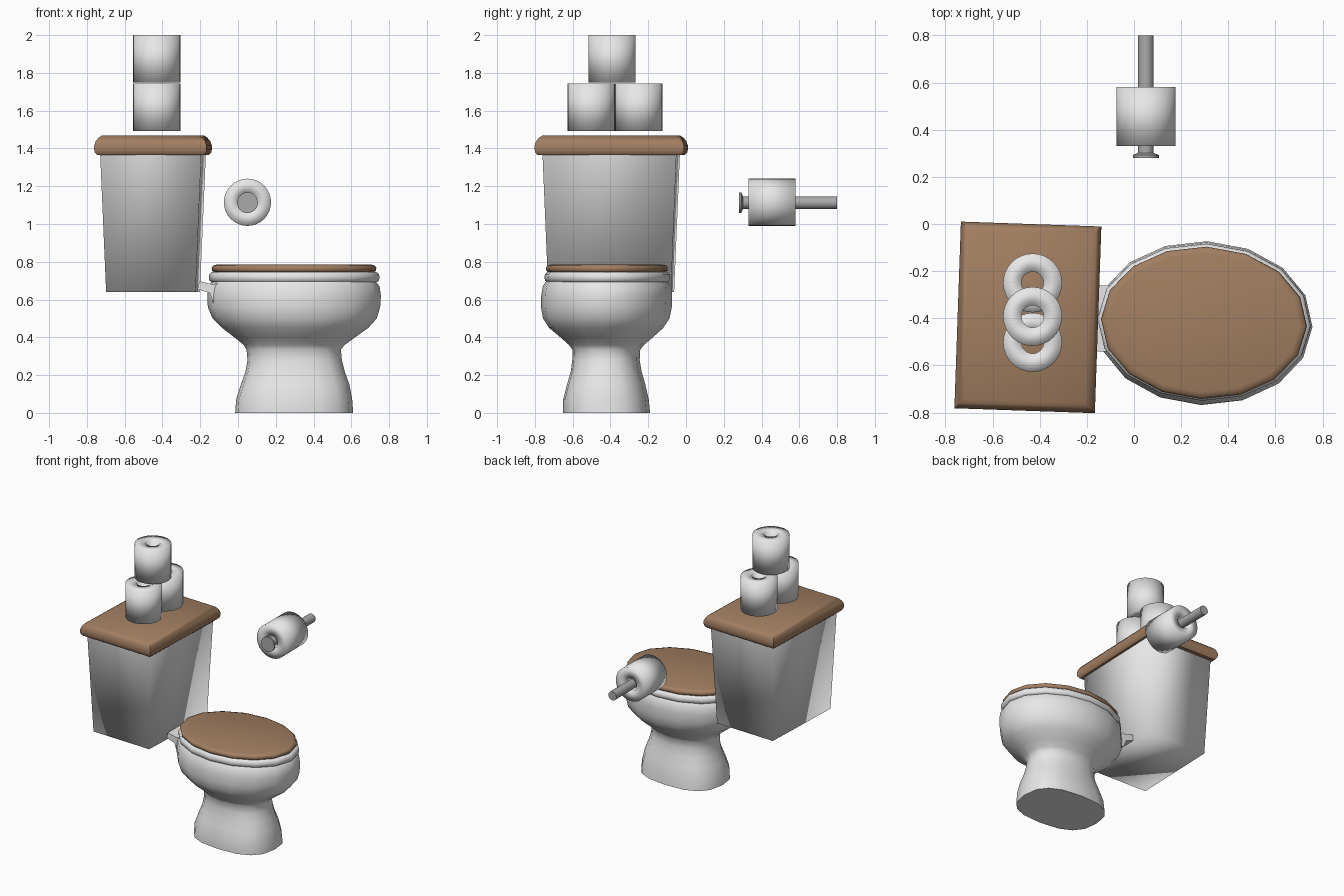
import bpy, bmesh, math
from mathutils import Matrix

if "Cube" in bpy.data.objects:
    bpy.data.objects.remove(bpy.data.objects["Cube"])

TILT = math.radians(-2)  # whole fixture is turned slightly


def mat(name, r, g, b):
    m = bpy.data.materials.new(name)
    m.diffuse_color = (r, g, b, 1)
    m.use_nodes = True
    m.node_tree.nodes["Principled BSDF"].inputs["Base Color"].default_value = m.diffuse_color
    return m


WHITE = mat("white", 0.8, 0.8, 0.8)
WOOD = mat("wood_brown", 0.36, 0.21, 0.12)
GREY = mat("metal_grey", 0.4, 0.4, 0.4)


def finish(name, bm, material, angle=180):
    bmesh.ops.recalc_face_normals(bm, faces=bm.faces)
    me = bpy.data.meshes.new(name)
    bm.to_mesh(me)
    bm.free()
    me.materials.append(material)
    ob = bpy.data.objects.new(name, me)
    bpy.context.collection.objects.link(ob)
    me.shade_smooth()
    if angle < 180:
        bpy.ops.object.select_all(action='DESELECT')
        ob.select_set(True)
        bpy.context.view_layer.objects.active = ob
        bpy.ops.object.shade_smooth_by_angle(angle=math.radians(angle))
    return ob


def loft(name, rings, material, angle=180, caps=(True, True), closed=False):
    """Skin a list of equal-length point rings."""
    bm = bmesh.new()
    vs = [[bm.verts.new(p) for p in r] for r in rings]
    n = len(vs[0])
    pairs = list(zip(vs, vs[1:]))
    if closed:
        pairs.append((vs[-1], vs[0]))
    for a, b in pairs:
        for i in range(n):
            j = (i + 1) % n
            bm.faces.new((a[i], a[j], b[j], b[i]))
    if not closed:
        if caps[0]:
            bm.faces.new(vs[0][::-1])
        if caps[1]:
            bm.faces.new(vs[-1])
    return finish(name, bm, material, angle)


def turned(cx, cy, z, x, y):
    c, s = math.cos(TILT), math.sin(TILT)
    return (cx + x * c - y * s, cy + x * s + y * c, z)


def oval(z, x0, x1, y0, y1, power=2.0):
    """16-sided superellipse ring from its extents."""
    cx, cy, rx, ry = (x0 + x1) / 2, (y0 + y1) / 2, (x1 - x0) / 2, (y1 - y0) / 2
    pts = []
    for i in range(16):
        a = math.tau * i / 16
        c, s = math.cos(a), math.sin(a)
        x = math.copysign(abs(c) ** (2 / power), c) * rx
        y = math.copysign(abs(s) ** (2 / power), s) * ry
        pts.append(turned(cx, cy, z, x, y))
    return pts


def rect(z, hx, hy, cx=-0.45, cy=-0.396):
    return [turned(cx, cy, z, sx * hx, sy * hy)
            for sx, sy in ((-1, -1), (1, -1), (1, 1), (-1, 1))]


# Cistern tank and its wooden cover
loft("tank", [rect(0.64, 0.237, 0.325), rect(1.38, 0.268, 0.355)], WHITE,
     caps=(True, False))
cover = [(1.365, 0.283), (1.38, 0.295), (1.395, 0.298), (1.415, 0.298),
         (1.438, 0.29), (1.457, 0.275), (1.468, 0.258)]
loft("tank_cover", [rect(z, h, h + 0.098) for z, h in cover], WOOD, 50)

# Bowl and pedestal
bowl = [
    oval(0.00, -0.015, 0.61, -0.65, -0.19, 2.6),
    oval(0.07, -0.01, 0.605, -0.65, -0.197, 2.6),
    oval(0.15, 0.015, 0.59, -0.63, -0.215, 2.5),
    oval(0.22, 0.04, 0.565, -0.61, -0.235, 2.4),
    oval(0.28, 0.05, 0.55, -0.602, -0.245, 2.3),
    oval(0.335, 0.045, 0.545, -0.602, -0.242, 2.2),
    oval(0.36, 0.03, 0.565, -0.62, -0.222, 2.1),
    oval(0.40, -0.02, 0.62, -0.665, -0.175),
    oval(0.45, -0.085, 0.69, -0.725, -0.12),
    oval(0.50, -0.135, 0.735, -0.757, -0.087),
    oval(0.56, -0.16, 0.753, -0.768, -0.075),
    oval(0.62, -0.163, 0.757, -0.767, -0.073),
    oval(0.67, -0.157, 0.75, -0.758, -0.078),
    oval(0.695, -0.14, 0.73, -0.742, -0.095),
]
loft("bowl", bowl, WHITE, 50)


# Seat ring and wooden lid, as stacked inset ovals
def slab(name, profile, ext, material):
    x0, x1, y0, y1 = ext
    loft(name, [oval(z, x0 + d, x1 - d, y0 + d, y1 - d) for z, d in profile],
         material, 50)


slab("seat", [(0.692, 0.015), (0.70, 0.004), (0.718, 0), (0.735, 0.004), (0.745, 0.016)],
     (-0.155, 0.75, -0.75, -0.083), WHITE)
slab("seat_lid", [(0.745, 0.012), (0.752, 0.003), (0.768, 0), (0.779, 0.008), (0.786, 0.03)],
     (-0.14, 0.733, -0.742, -0.096), WOOD)

# Bracket joining bowl and tank
prof = [(-0.215, 0.655), (-0.15, 0.635), (-0.13, 0.58), (-0.06, 0.58),
        (-0.06, 0.695), (-0.13, 0.68), (-0.205, 0.697)]
loft("bracket", [[turned(0, y, z, x, 0) for x, z in prof] for y in (-0.545, -0.265)],
     WHITE, 40)


# Paper rolls: hollow tubes
def circle(r, z, n=32):
    return [(r * math.cos(math.tau * i / n), r * math.sin(math.tau * i / n), z)
            for i in range(n)]


def roll(name, loc, lying=False):
    h, ro, ri = 0.125, 0.125, 0.047
    ob = loft(name, [circle(ro, -h), circle(ro, h), circle(ri, h), circle(ri, -h)],
              WHITE, closed=True)
    ob.data.transform(Matrix.Translation(loc) @
                      Matrix.Rotation(math.pi / 2 if lying else 0, 4, 'X'))


roll("spare_roll_back", (-0.43, -0.25, 1.618))
roll("spare_roll_front", (-0.43, -0.502, 1.618))
roll("spare_roll_top", (-0.43, -0.392, 1.875))
roll("hanging_roll", (0.05, 0.455, 1.115), True)

# Wall rod with end knob, pointing along y
rod = [(0.28, 0.055), (0.292, 0.055), (0.302, 0.033), (0.8, 0.033)]
ob = loft("roll_holder", [circle(r, -y, 24) for y, r in rod], GREY, 40)
ob.data.transform(Matrix.Translation((0.05, 0, 1.113)) @ Matrix.Rotation(math.pi / 2, 4, 'X'))
